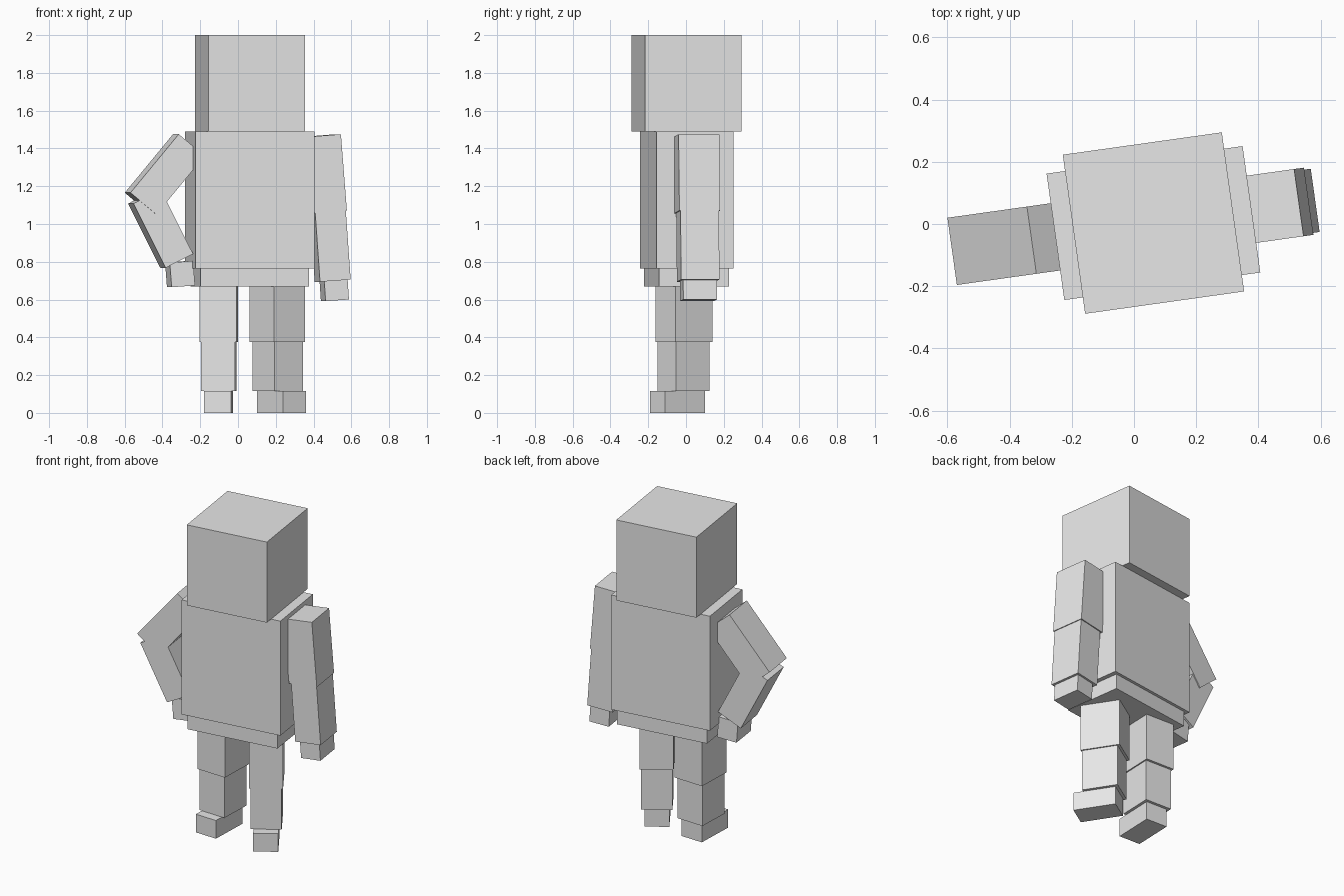
import bpy
from math import radians
from mathutils import Matrix, Vector

cube = bpy.data.objects.get("Cube")
if cube:
    bpy.data.objects.remove(cube, do_unlink=True)

grey = bpy.data.materials.new("light_grey")
grey.use_nodes = True
grey.diffuse_color = (0.8, 0.8, 0.8, 1)
grey.node_tree.nodes["Principled BSDF"].inputs["Base Color"].default_value = grey.diffuse_color


def block(name, frame, size):
    """Box of the given size, centred on the frame."""
    bpy.ops.mesh.primitive_cube_add(size=1)
    obj = bpy.context.object
    obj.name = obj.data.name = name
    obj.data.transform(Matrix.Diagonal((*size, 1)))
    obj.matrix_world = frame
    obj.data.materials.append(grey)


def turned(x, y, degrees):
    return Matrix.Translation((x, y, 0)) @ Matrix.Rotation(radians(degrees), 4, "Z")


def upright(name, frame, width, depth, low, high, forward=0):
    centre = Matrix.Translation((0, -forward, (low + high) / 2))
    block(name, frame @ centre, (width, depth, high - low))


body = turned(0.0625, 0.003, 8)


def limb(name, top, bottom, width, depth):
    """Box running between two (side, height) points in the body's plane."""
    a, b = Vector((top[0], 0, top[1])), Vector((bottom[0], 0, bottom[1]))
    axis = a - b
    tilt = Vector((0, 0, 1)).rotation_difference(axis).to_matrix().to_4x4()
    block(name, body @ Matrix.Translation((a + b) / 2) @ tilt, (width, depth, axis.length))


# Head and trunk
upright("head", body, 0.516, 0.516, 1.49, 2.0)
upright("torso", body, 0.636, 0.41, 0.765, 1.49)
upright("waist", body, 0.58, 0.374, 0.67, 0.765)

# Right arm bent with hand on hip, left arm hanging
arms = {
    "right": [((-0.326, 1.418), (-0.584, 1.108)),
              ((-0.563, 1.145), (-0.391, 0.805)),
              ((-0.378, 0.80), (-0.368, 0.67))],
    "left": [((0.382, 1.468), (0.414, 1.064)),
             ((0.416, 1.08), (0.443, 0.70)),
             ((0.446, 0.73), (0.455, 0.596))],
}
arm_parts = [("upper_arm", 0.18, 0.218), ("forearm", 0.164, 0.205), ("hand", 0.125, 0.18)]
for side, segments in arms.items():
    for (part, width, depth), (top, bottom) in zip(arm_parts, segments):
        limb(f"{side}_{part}", top, bottom, width, depth)

# Legs, each turned its own way, with the foot set forward
for side, frame in (("right", turned(-0.102, 0.0, -2)), ("left", turned(0.208, -0.01, 33))):
    upright(f"{side}_thigh", frame, 0.196, 0.234, 0.375, 0.70)
    upright(f"{side}_shin", frame, 0.18, 0.212, 0.115, 0.375, 0.004)
    upright(f"{side}_foot", frame, 0.144, 0.252, 0, 0.115, 0.042)
